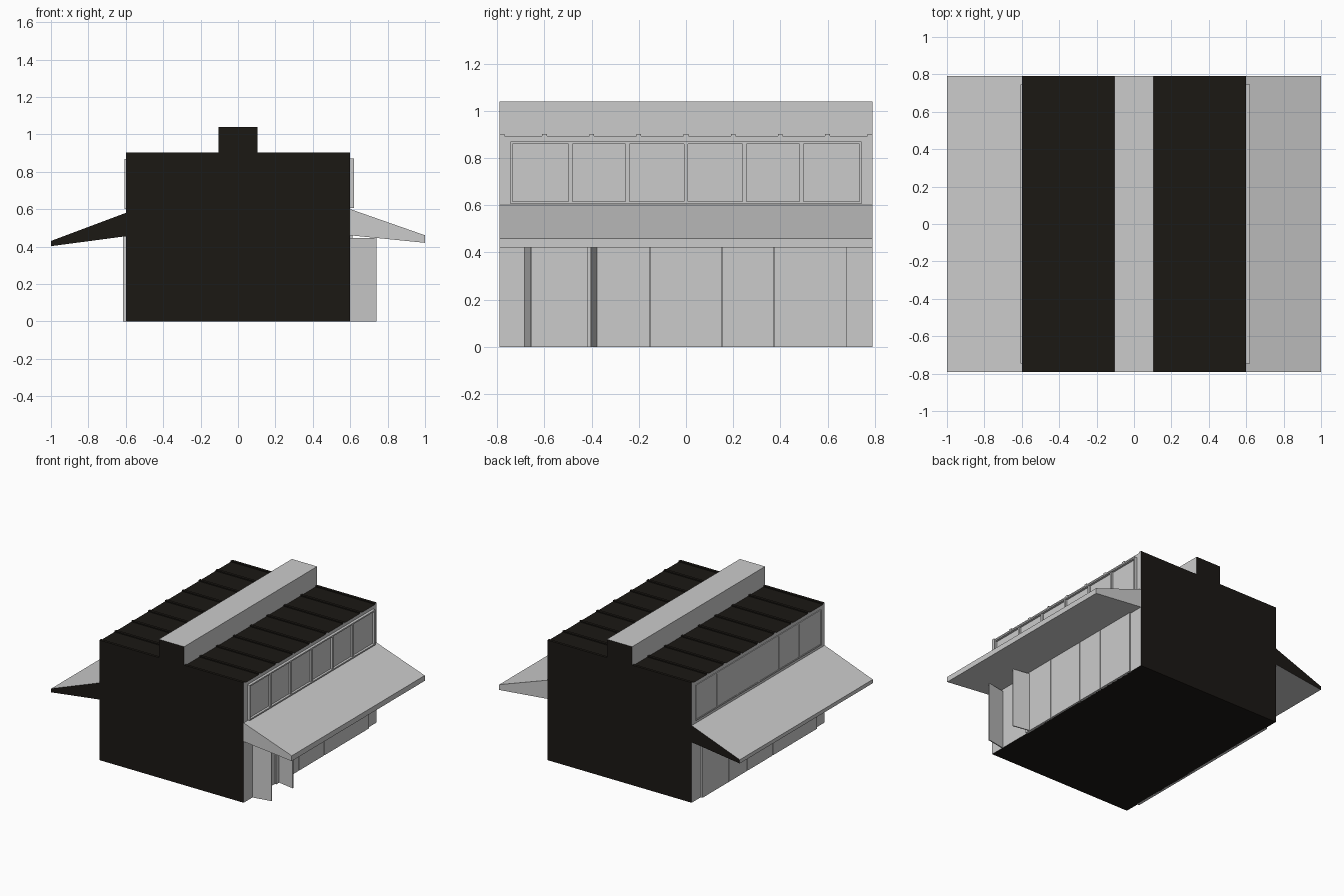
import bpy, bmesh, math
from mathutils import Vector

if "Cube" in bpy.data.objects:
    bpy.data.objects.remove(bpy.data.objects["Cube"])

dark = bpy.data.materials.new("dark_cladding")
dark.diffuse_color = (0.011, 0.009, 0.007, 1)
dark.use_nodes = True
dark.node_tree.nodes["Principled BSDF"].inputs["Base Color"].default_value = dark.diffuse_color
HALF = 0.79  # half length of the building


def finish(name, bm, is_dark=None):
    bmesh.ops.recalc_face_normals(bm, faces=bm.faces)
    bm.normal_update()
    me = bpy.data.meshes.new(name)
    if is_dark:
        me.materials.append(None)
        me.materials.append(dark)
        for f in bm.faces:
            f.material_index = 1 if is_dark(f.normal) else 0
    bm.to_mesh(me)
    bm.free()
    ob = bpy.data.objects.new(name, me)
    bpy.context.collection.objects.link(ob)
    return ob


def add_box(bm, x, y, z):
    vs = bmesh.ops.create_cube(bm, size=1)["verts"]
    for v in vs:
        v.co = Vector([(r[0] + r[1]) / 2 + c * (r[1] - r[0])
                       for r, c in zip((x, y, z), v.co)])


def boxes(name, specs, is_dark=None):
    bm = bmesh.new()
    for s in specs:
        add_box(bm, *s)
    return finish(name, bm, is_dark)


def prism_y(name, profile, is_dark=None):
    bm = bmesh.new()
    f = bm.faces.new([bm.verts.new((x, -HALF, z)) for x, z in profile])
    ext = bmesh.ops.extrude_face_region(bm, geom=[f])["geom"]
    bmesh.ops.translate(bm, vec=(0, 2 * HALF, 0),
                        verts=[v for v in ext if isinstance(v, bmesh.types.BMVert)])
    return finish(name, bm, is_dark)


def ends(n):
    return abs(n.y) > 0.5


def not_sides(n):
    return abs(n.x) < 0.5


# Main hall: dark ends, roof and floor, grey long walls
boxes("hall", [((-0.6, 0.6), (-HALF, HALF), (0, 0.894))], not_sides)

# Roof battens
specs = []
for i in range(9):
    c = max(-HALF + 0.01, min(HALF - 0.01, -0.8 + 0.2 * i))
    specs.append(((-0.6, 0.6), (c - 0.01, c + 0.01), (0.89, 0.902)))
boxes("roof_battens", specs, not_sides)

# Raised ridge along the roof
boxes("roof_ridge", [((-0.105, 0.105), (-HALF, HALF), (0.89, 1.04))], ends)

# Sloping canopies
prism_y("right_canopy", [(0.6, 0.46), (1, 0.42), (1, 0.46), (0.6, 0.6)])
prism_y("left_canopy", [(-0.6, 0.455), (-1, 0.402), (-1, 0.43), (-0.6, 0.58)], ends)


# Window bands: rim, glass sheet and mullions
def window_band(name, side, depth, z0, z1):
    def xr(d):
        return tuple(sorted((side * 0.595, side * (0.6 + d))))
    rim = 0.01
    specs = [(xr(depth), (-0.745, 0.745), (z0, z0 + rim)),
             (xr(depth), (-0.745, 0.745), (z1 - rim, z1))]
    for s in (-1, 1):
        specs.append((xr(depth), tuple(sorted((s * 0.735, s * 0.745))), (z0 + rim, z1 - rim)))
    boxes(name + "_frame", specs)
    boxes(name + "_glass", [(xr(0.003), (-0.735, 0.735), (z0 + rim, z1 - rim))])
    boxes(name + "_mullions",
          [(xr(depth * 0.8), (c - 0.008, c + 0.008), (z0 + rim, z1 - rim))
           for c in (-0.49, -0.248, 0, 0.248, 0.49)])


window_band("right_windows", 1, 0.02, 0.605, 0.87)
window_band("left_windows", -1, 0.006, 0.6, 0.868)

# Ground floor wall panels, with a doorway on the right side
spans = [(-0.42, -0.155), (-0.15, 0.15), (0.155, 0.37), (0.375, 0.68)]
boxes("right_wall_panels", [((0.595, 0.612), s, (0, 0.459)) for s in spans])
boxes("left_wall_panels", [((-0.615, -0.595), s, (0, 0.456))
                           for s in [(-0.68, -0.42)] + spans])

# Open door leaves swung out from the doorway
for name, hinge, tip in (("door_leaf_front", -0.685, -0.66), ("door_leaf_back", -0.375, -0.40)):
    t = 0.008 if tip > hinge else -0.008
    bm = bmesh.new()
    f = bm.faces.new([bm.verts.new((x, y, 0)) for x, y in
                      ((0.6, hinge), (0.74, tip), (0.74, tip + t), (0.6, hinge + t))])
    ext = bmesh.ops.extrude_face_region(bm, geom=[f])["geom"]
    bmesh.ops.translate(bm, vec=(0, 0, 0.446),
                        verts=[v for v in ext if isinstance(v, bmesh.types.BMVert)])
    finish(name, bm)
